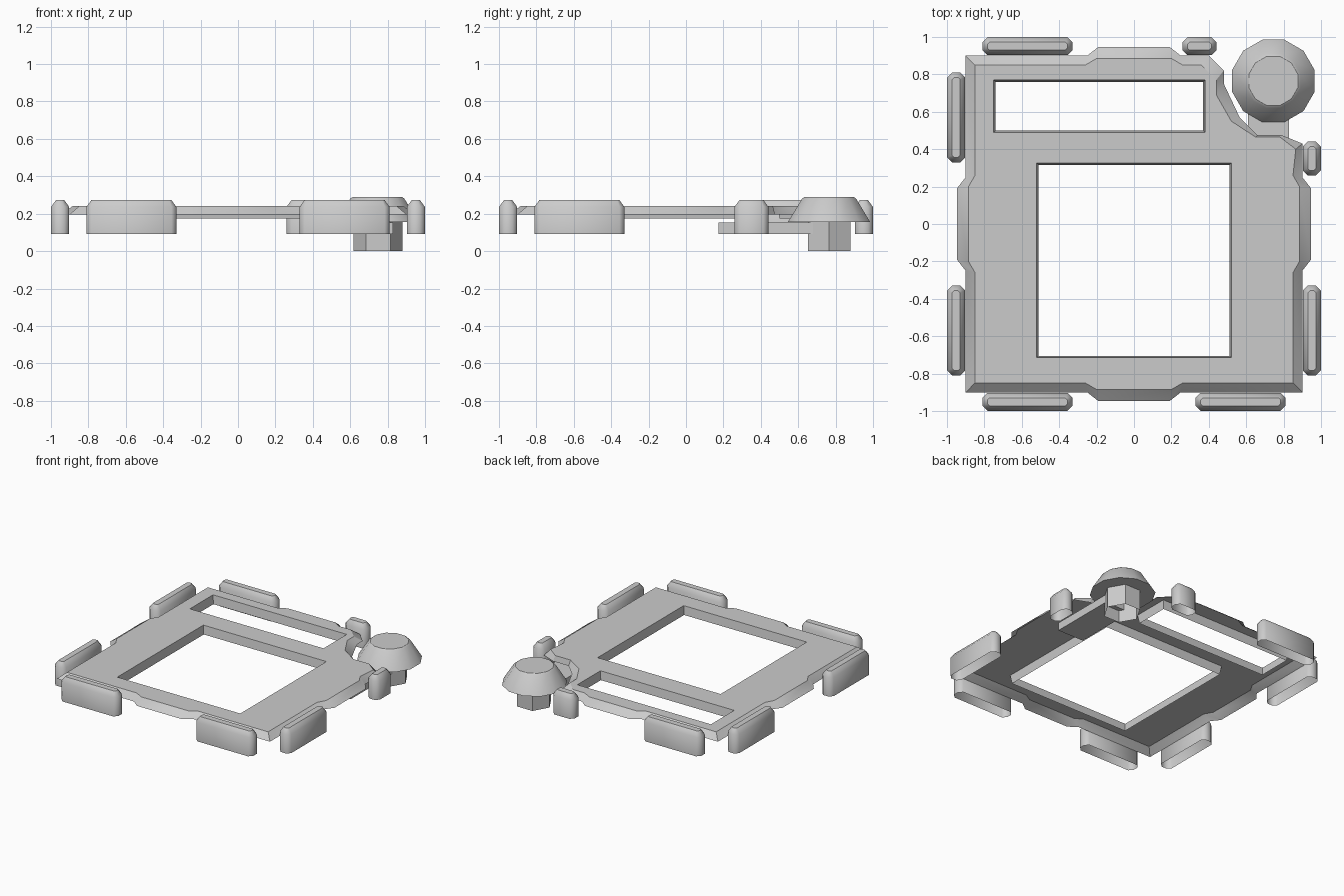
import bpy, bmesh, math

if "Cube" in bpy.data.objects:
    bpy.data.objects.remove(bpy.data.objects["Cube"])


def finish(name, bm, angle=30):
    """Turn a bmesh into a named object, sharp where edges are steep."""
    me = bpy.data.meshes.new(name)
    bm.to_mesh(me)
    bm.free()
    ob = bpy.data.objects.new(name, me)
    bpy.context.collection.objects.link(ob)
    bpy.ops.object.select_all(action='DESELECT')
    ob.select_set(True)
    bpy.context.view_layer.objects.active = ob
    bpy.ops.object.shade_smooth_by_angle(angle=math.radians(angle))
    return ob


def loft(bm, rings, cap_top=True, cap_bottom=False):
    """Bridge counter-clockwise rings given as (points, z), bottom to top."""
    loops = [[bm.verts.new((x, y, z)) for x, y in pts] for pts, z in rings]
    n = len(loops[0])
    for a, b in zip(loops, loops[1:]):
        for i in range(n):
            j = (i + 1) % n
            bm.faces.new((a[i], a[j], b[j], b[i]))
    if cap_top:
        bm.faces.new(loops[-1])
    if cap_bottom:
        bm.faces.new(loops[0][::-1])
    return loops


def rect(x0, x1, y0, y1):
    return [(x0, y0), (x1, y0), (x1, y1), (x0, y1)]


def ngon(cx, cy, r, n, start):
    return [(cx + r * math.cos(start + math.tau * i / n),
             cy + r * math.sin(start + math.tau * i / n)) for i in range(n)]


# Frame plate: sloping rim, flat top, two windows with short walls.
def plate_outline(edge, bump, w0, w1, notch):
    e, b = edge, bump
    return [(-e, -e), (-w0, -e), (-w1, -b), (w1, -b), (w0, -e), (e, -e),
            (e, -w0), (b, -w1), (b, w1), (e, w0), *notch,
            (w0, e), (w1, b), (-w1, b), (-w0, e), (-e, e),
            (-e, w0), (-b, w1), (-b, -w1), (-e, -w0)]


outer = plate_outline(0.9, 0.947, 0.25, 0.19,
                      [(0.9, 0.43), (0.79, 0.475), (0.66, 0.475), (0.565, 0.57),
                       (0.48, 0.75), (0.48, 0.82), (0.40, 0.9)])
inner = plate_outline(0.85, 0.885, 0.26, 0.20,
                      [(0.865, 0.40), (0.78, 0.465), (0.65, 0.465), (0.52, 0.55),
                       (0.44, 0.69), (0.44, 0.77), (0.36, 0.85)])
bm = bmesh.new()
top = loft(bm, [(outer, 0.197), (inner, 0.24)], cap_top=False)[1]
fill = [bm.edges.get((top[i], top[i - 1])) for i in range(len(top))]
for x0, x1, y0, y1 in ((-0.75, 0.38, 0.49, 0.77), (-0.52, 0.52, -0.715, 0.325)):
    d = 0.01
    hole = loft(bm, [(rect(x0 + d, x1 - d, y0 + d, y1 - d), 0.175),
                     (rect(x0, x1, y0, y1), 0.24)], cap_top=False)[1]
    fill += [bm.edges.get((hole[i], hole[i - 1])) for i in range(4)]
bmesh.ops.triangle_fill(bm, use_beauty=True, use_dissolve=False,
                        edges=fill, normal=(0, 0, 1))
bmesh.ops.recalc_face_normals(bm, faces=bm.faces)
flat = [f for f in bm.faces if abs(f.normal.z) > 0.99]
if sum(f.normal.z for f in flat) < 0:
    bmesh.ops.reverse_faces(bm, faces=bm.faces)
finish("frame_plate", bm)


# Edge bumpers: chamfered pads, open underneath.
def pad_ring(l0, l1, half, c, turn):
    pts = [(l0 + c, -half), (l1 - c, -half), (l1, -half + c), (l1, half - c),
           (l1 - c, half), (l0 + c, half), (l0, half - c), (l0, -half + c)]
    out = []
    for x, y in pts:
        y -= 0.951
        for _ in range(turn):
            x, y = -y, x
        out.append((x, y))
    return out


def bumper(name, l0, l1, turn):
    i = 0.026
    bm = bmesh.new()
    loft(bm, [(pad_ring(l0, l1, 0.048, 0.026, turn), 0.092),
              (pad_ring(l0, l1, 0.048, 0.026, turn), 0.237),
              (pad_ring(l0 + i, l1 - i, 0.048 - i, 0.012, turn), 0.273)])
    finish(name, bm, 50)


sides = ("front", "right", "back", "left")
for turn, side in enumerate(sides):
    # the two pads next to the knob corner are shorter
    a = (-0.44, -0.26) if side == "back" else (-0.81, -0.33)
    b = (0.26, 0.44) if side == "right" else (0.33, 0.81)
    bumper(side + "_bumper_a", *a, turn)
    bumper(side + "_bumper_b", *b, turn)

# Knob: twelve-sided tapered cap on a hexagonal stem.
kx, ky = 0.745, 0.765
bm = bmesh.new()
s = math.pi / 12
loft(bm, [(ngon(kx, ky, r, 12, s), z) for r, z in
          ((0.228, 0.155), (0.150, 0.28), (0.136, 0.29))], cap_bottom=True)
finish("knob_cap", bm, 35)

bm = bmesh.new()
loft(bm, [(ngon(kx + 0.004, ky, 0.131, 6, 0), z) for z in (0, 0.16)],
     cap_top=False)
finish("knob_stem", bm)

# Arm joining the knob to the plate from below.
bm = bmesh.new()
arm = rect(0.61, 0.83, 0.175, 0.685)
loft(bm, [(arm, 0.092), (arm, 0.152)], cap_bottom=True)
finish("knob_arm", bm)
